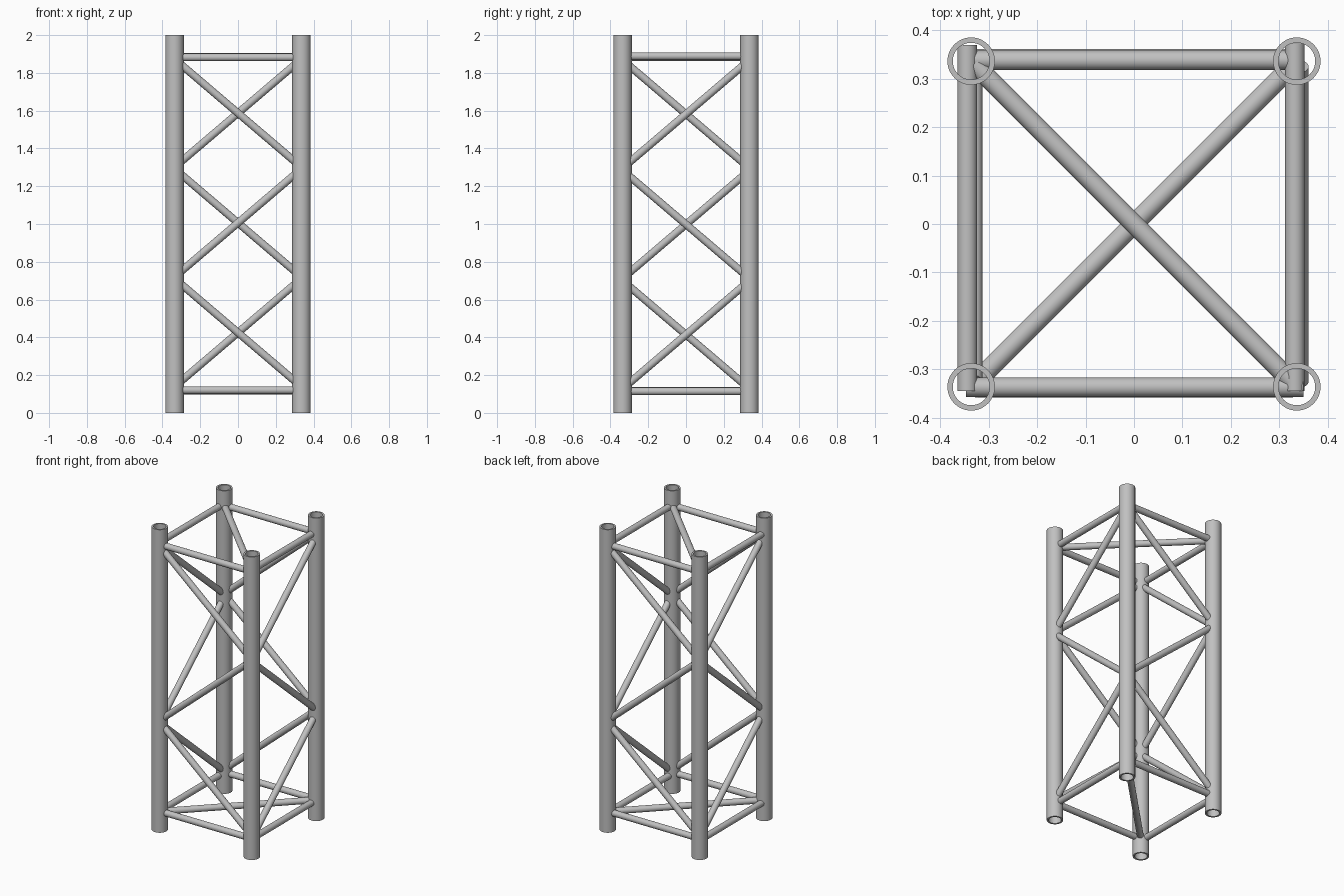
import bpy
import bmesh
import math
from mathutils import Vector

cube = bpy.data.objects.get("Cube")
if cube:
    bpy.data.objects.remove(cube, do_unlink=True)

POST = 0.336        # post axis distance from the centre
POST_R, BORE_R = 0.049, 0.038
BAR_R = 0.0203
HEIGHT = 2.0

steel = bpy.data.materials.new("brushed_steel_grey")
steel.use_nodes = True
colour = (0.53, 0.53, 0.53, 1)
steel.diffuse_color = colour
steel.node_tree.nodes["Principled BSDF"].inputs["Base Color"].default_value = colour


def finish(bm, name):
    """Turn a bmesh into a smooth-shaded object with crisp rims."""
    bmesh.ops.recalc_face_normals(bm, faces=bm.faces)
    mesh = bpy.data.meshes.new(name)
    bm.to_mesh(mesh)
    bm.free()
    mesh.materials.append(steel)
    obj = bpy.data.objects.new(name, mesh)
    bpy.context.collection.objects.link(obj)
    bpy.ops.object.select_all(action="DESELECT")
    obj.select_set(True)
    bpy.context.view_layer.objects.active = obj
    bpy.ops.object.shade_smooth_by_angle(angle=math.radians(40))
    return obj


def pipe(name, x, y):
    """Hollow upright: a rectangular wall section spun around the axis."""
    bm = bmesh.new()
    section = [(BORE_R, 0), (POST_R, 0), (POST_R, HEIGHT), (BORE_R, HEIGHT)]
    verts = [bm.verts.new((r, 0, z)) for r, z in section]
    edges = [bm.edges.new((verts[i], verts[(i + 1) % 4])) for i in range(4)]
    bmesh.ops.spin(bm, geom=verts + edges, axis=(0, 0, 1), cent=(0, 0, 0),
                   steps=48, angle=math.tau, use_merge=True)
    bmesh.ops.remove_doubles(bm, verts=bm.verts, dist=1e-5)
    finish(bm, name).location = (x, y, 0)


def bar(name, start, end):
    """Solid round bar between two points."""
    start, end = Vector(start), Vector(end)
    bm = bmesh.new()
    bmesh.ops.create_cone(bm, cap_ends=True, segments=32, radius1=BAR_R,
                          radius2=BAR_R, depth=(end - start).length)
    obj = finish(bm, name)
    obj.location = (start + end) / 2
    obj.rotation_euler = (end - start).to_track_quat("Z", "Y").to_euler()


# Four upright posts
for sx, side in ((-1, "right"), (1, "left")):
    for sy, depth in ((-1, "front"), (1, "back")):
        pipe(f"{depth}_{side}_post", sx * POST, sy * POST)

# Horizontal rails and cross-corner braces at both ends
for level, z_x, z_y, z_c, turn in (("lower", 0.12, 0.114, 0.118, 1),
                                   ("upper", 1.882, 1.888, 1.884, -1)):
    bar(f"{level}_front_rail", (-0.347, -0.337, z_x), (0.35, -0.337, z_x))
    bar(f"{level}_back_rail", (-0.345, 0.338, z_x), (0.345, 0.338, z_x))
    bar(f"{level}_right_rail", (-0.344, -0.345, z_y), (-0.344, 0.369, z_y))
    bar(f"{level}_left_rail", (0.332, -0.345, z_y), (0.332, 0.372, z_y))
    bar(f"{level}_corner_brace", (-0.33, -0.33 * turn, z_c), (0.33, 0.33 * turn, z_c))

# Zigzag braces: each side rises alternately, opposite sides cross over
REACH, RISE = 0.325, 0.277
for i, level in enumerate(("lower", "middle", "upper")):
    slope = RISE if i == 1 else -RISE
    z = 0.425 + 0.581 * i
    bar(f"{level}_front_brace", (-REACH, -0.338, z - slope), (REACH, -0.338, z + slope))
    bar(f"{level}_back_brace", (REACH, 0.341, z - slope), (-REACH, 0.341, z + slope))
    z = 0.414 + 0.584 * i
    bar(f"{level}_left_brace", (0.34, REACH, z - slope), (0.34, -REACH, z + slope))
    bar(f"{level}_right_brace", (-0.333, -REACH, z - slope), (-0.333, REACH, z + slope))
